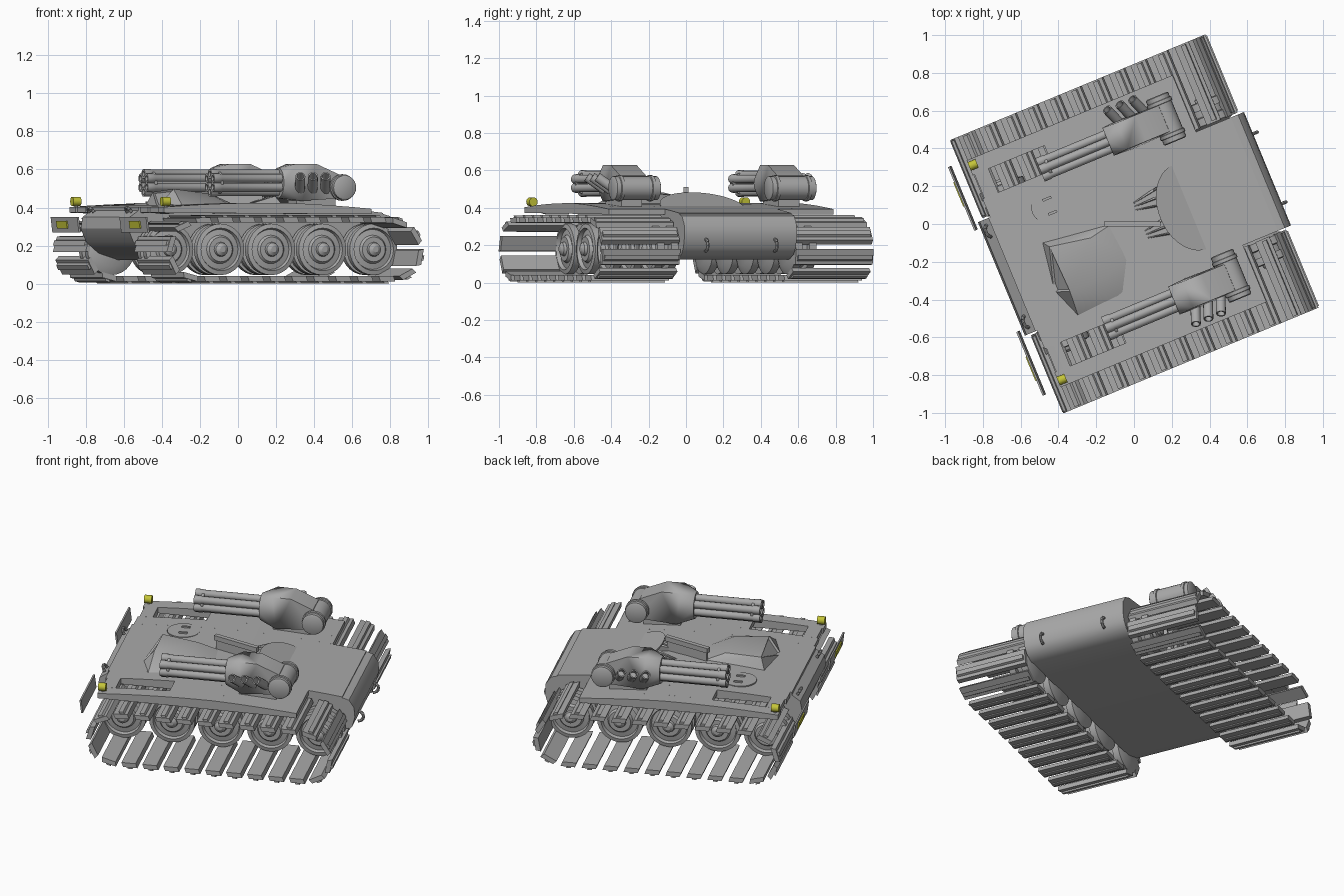
import bpy, bmesh, math
from mathutils import Vector, Matrix

cube = bpy.data.objects.get("Cube")
if cube:
    bpy.data.objects.remove(cube, do_unlink=True)

HEADING = math.radians(22.5)


def material(name, rgb):
    m = bpy.data.materials.new(name)
    m.use_nodes = True
    m.diffuse_color = (*rgb, 1)
    m.node_tree.nodes["Principled BSDF"].inputs["Base Color"].default_value = (*rgb, 1)
    return m


GREY = material("armour grey", (0.4, 0.4, 0.4))
YELLOW = material("lamp yellow", (0.55, 0.55, 0.04))


# Shape helpers: x runs front to rear, y across, before the heading turn
def prism(bm, profile, y0, y1):
    a = [bm.verts.new((x, y0, z)) for x, z in profile]
    b = [bm.verts.new((x, y1, z)) for x, z in profile]
    bm.faces.new(a)
    bm.faces.new(b[::-1])
    n = len(a)
    for i in range(n):
        j = (i + 1) % n
        bm.faces.new((a[i], b[i], b[j], a[j]))


def box(bm, lo, hi):
    prism(bm, [(lo[0], lo[2]), (hi[0], lo[2]), (hi[0], hi[2]), (lo[0], hi[2])], lo[1], hi[1])


def lathe(bm, start, end, profile, n=24):
    """Turn (distance, radius) pairs around the line from start to end."""
    start, axis = Vector(start), (Vector(end) - Vector(start)).normalized()
    turn = axis.to_track_quat('Z', 'Y')
    rings = []
    for d, r in profile:
        rings.append([bm.verts.new(start + turn @ Vector((
            r * math.cos(math.tau * i / n), r * math.sin(math.tau * i / n), d))) for i in range(n)])
    for a, b in zip(rings, rings[1:]):
        for i in range(n):
            j = (i + 1) % n
            bm.faces.new((a[i], a[j], b[j], b[i]))
    bm.faces.new(rings[0][::-1])
    bm.faces.new(rings[-1])


def rod(bm, start, end, r, n=16):
    lathe(bm, start, end, [(0, r), ((Vector(end) - Vector(start)).length, r)], n)


def hull(bm, points):
    verts = [bm.verts.new(p) for p in points]
    bmesh.ops.convex_hull(bm, input=verts)


def finish(name, bm, mat=GREY, mirror=False):
    if mirror:
        geo = bm.verts[:] + bm.edges[:] + bm.faces[:]
        copy = bmesh.ops.duplicate(bm, geom=geo)["geom"]
        for v in copy:
            if isinstance(v, bmesh.types.BMVert):
                v.co.y *= -1
    bmesh.ops.recalc_face_normals(bm, faces=bm.faces[:])
    me = bpy.data.meshes.new(name)
    bm.to_mesh(me)
    bm.free()
    me.materials.append(mat)
    ob = bpy.data.objects.new(name, me)
    bpy.context.collection.objects.link(ob)
    ob.rotation_euler.z = HEADING
    bpy.ops.object.select_all(action='DESELECT')
    ob.select_set(True)
    bpy.context.view_layer.objects.active = ob
    bpy.ops.object.shade_smooth_by_angle(angle=math.radians(32))
    return ob


# Lower hull with rounded nose and tail
bm = bmesh.new()
prism(bm, [(-.55, .125), (-.66, .16), (-.73, .22), (-.76, .29), (-.75, .35), (-.7, .385), (-.5, .39),
           (.5, .39), (.66, .375), (.73, .355), (.76, .31), (.765, .25), (.75, .19), (.72, .15), (.66, .125)],
      -.325, .325)
finish("hull", bm)


# Domed deck, built in strips that leave a slot over each front track
def deck_strip(bm, x0, x1, y0, y1):
    def top(x):
        return .425 - .06 * (x + .08) ** 2 - .025 * max(0, x)
    xs = [x0 + (x1 - x0) * i / 12 for i in range(13)]
    prism(bm, [(x0, max(.372, top(x0) - .03)), (x1, .365)] + [(x, top(x)) for x in reversed(xs)], y0, y1)


bm = bmesh.new()
deck_strip(bm, -.69, .49, .565, .65)
deck_strip(bm, -.68, -.6, .43, .565)
deck_strip(bm, -.28, .49, .43, .565)
deck_strip(bm, -.69, .49, .325, .43)
finish("side_deck", bm, mirror=True)
bm = bmesh.new()
deck_strip(bm, -.7, .69, -.325, .325)
finish("centre_deck", bm)

# Track shoes spaced along a closed loop
LOOP = [Vector(p) for p in [(-.6, .026), (.6, .026), (.7, .08), (.722, .2), (.66, .3), (.55, .335),
                            (-.55, .335), (-.67, .29), (-.718, .2), (-.695, .08)]]
EDGES = list(zip(LOOP, LOOP[1:] + LOOP[:1]))
LENGTH = sum((b - a).length for a, b in EDGES)


def along(s):
    s %= LENGTH
    for a, b in EDGES:
        d = (b - a).length
        if s <= d:
            return a.lerp(b, s / d)
        s -= d
    return LOOP[0]


bm = bmesh.new()
SHOES = 26
for i in range(SHOES):
    s = LENGTH * i / SHOES
    a, b = along(s - .045), along(s + .045)
    mid, t = (a + b) / 2, (b - a).normalized()
    n = Vector((t.y, -t.x))

    def shoe(half, inner, outer, slant):
        return [mid - t * half + n * inner, mid + t * half + n * inner,
                mid + t * (half + slant) + n * outer, mid - t * (half - slant) + n * outer]
    prism(bm, shoe(.042, -.014, .014, .01), .335, .783)
    prism(bm, shoe(.013, .014, .026, .008), .345, .775)
finish("track_shoes", bm, mirror=True)

# Five double road wheels per side
bm = bmesh.new()
for i in range(-2, 3):
    x = i * .29
    lathe(bm, (x, .32, .18), (x, 1, .18),
          [(0, .09), (.02, .135), (.06, .135), (.065, .1), (.1, .1), (.1, .135), (.14, .135), (.145, .112),
           (.125, .105), (.13, .075), (.145, .065), (.145, .038), (.16, .034), (.172, .015)], 28)
finish("road_wheels", bm, mirror=True)

# Front guard plates and their yellow markers
bm = bmesh.new()
prism(bm, [(-.785, .27), (-.775, .27), (-.785, .35), (-.795, .35)], .29, .655)
finish("front_guard", bm, mirror=True)
bm = bmesh.new()
prism(bm, [(-.794, .29), (-.78, .29), (-.79, .33), (-.8, .33)], .43, .57)
finish("guard_marker", bm, YELLOW, mirror=True)

# Corner lamps
bm = bmesh.new()
rod(bm, (-.69, .615, .432), (-.645, .615, .432), .024)
finish("corner_lamp", bm, YELLOW, mirror=True)
bm = bmesh.new()
rod(bm, (-.665, .615, .38), (-.665, .615, .42), .01, 8)
finish("lamp_stem", bm, mirror=True)


# Tow hooks, half rings at nose and tail
def hook(bm, centre, out, up, r=.032):
    c, out, up = Vector(centre), Vector(out), Vector(up)
    pts = [c + out * r * math.sin(math.pi * i / 6) + up * r * math.cos(math.pi * i / 6) for i in range(7)]
    for a, b in zip(pts, pts[1:]):
        rod(bm, a, b, .009, 8)


bm = bmesh.new()
hook(bm, (.757, .2, .2), (1, 0, 0), (0, 0, 1))
hook(bm, (-.725, .26, .375), (-.5, 0, .8), (0, 1, 0))
finish("tow_hooks", bm, mirror=True)

# Gun pods: rotary barrels, body, rear drum, launcher tubes
PY, PZ = .455, .53
bm = bmesh.new()
for i in range(6):
    a = math.tau * (i + .5) / 6
    y, z = PY + .047 * math.cos(a), PZ + .047 * math.sin(a)
    lathe(bm, (-.35, y, z), (1, y, z), [(.03, .014), (0, .015), (0, .026), (.04, .026), (.045, .023), (.46, .023)], 12)
rod(bm, (-.31, PY, PZ), (-.295, PY, PZ), .06)
finish("gun_barrels", bm, mirror=True)

bm = bmesh.new()
ring = [(.04, PY + .08 * math.cos(math.tau * i / 20), PZ + .08 * math.sin(math.tau * i / 20)) for i in range(20)]
block = [(x, PY + s * w, z) for s in (-1, 1) for x, w, z in
         [(.12, .075, .63), (.23, .075, .628), (.36, .075, .572), (.38, .08, .45), (.14, .085, .435)]]
hull(bm, ring + block)
box(bm, (.12, PY - .06, .38), (.34, PY + .06, .45))
finish("pod_body", bm, mirror=True)

bm = bmesh.new()
lathe(bm, (.37, .32, .505), (.37, 1, .505),
      [(0, .055), (.005, .064), (.03, .064), (.032, .07), (.05, .07), (.052, .064), (.21, .064),
       (.212, .07), (.23, .07), (.232, .064), (.255, .064), (.26, .055)], 24)
finish("pod_drum", bm, mirror=True)

bm = bmesh.new()
for x in (.1, .172, .244):
    lathe(bm, (x, .615, .565), (x + .04, .51, .485), [(.05, .018), (0, .019), (0, .026), (.14, .026)], 14)
finish("launcher_tubes", bm, mirror=True)

# Faceted crew cabin with an inset front window
bm = bmesh.new()
hull(bm, [(-.49, .1, .4), (-.09, .05, .41), (-.07, -.15, .41), (-.18, -.34, .41), (-.46, -.36, .4), (-.53, -.17, .4),
          (-.46, .06, .482), (-.45, -.2, .498), (-.24, .02, .47), (-.24, -.2, .472)])
bmesh.ops.dissolve_limit(bm, angle_limit=.03, verts=bm.verts[:], edges=bm.edges[:])
bm.normal_update()
front = [min(bm.faces, key=lambda f: f.normal.x * f.calc_area())]
bmesh.ops.inset_region(bm, faces=front, thickness=.014, depth=-.01)
finish("crew_cabin", bm)

# Round hatch with two grips
bm = bmesh.new()
rod(bm, (-.38, .26, .4), (-.38, .26, .424), .095, 32)
for y in (.22, .3):
    box(bm, (-.4, y - .007, .42), (-.35, y + .007, .432))
finish("hatch", bm)

# Tilted half-round engine cover with vent fins below its raised edge
bm = bmesh.new()
arc = [(math.sin(math.pi * i / 20), math.cos(math.pi * i / 20)) for i in range(21)]
top = [bm.verts.new((.31 - .17 * s, -.03 + .24 * c, .405 + .078 * s)) for s, c in arc]
low = [bm.verts.new(v.co - Vector((0, 0, .012))) for v in top]
bm.faces.new(top)
bm.faces.new(low[::-1])
for i in range(21):
    j = (i + 1) % 21
    bm.faces.new((top[i], low[i], low[j], top[j]))
finish("engine_cover", bm)

bm = bmesh.new()
for y in (-.08, .08):
    for k in (-1, 0, 1):
        hull(bm, [(.0, y + k * .012, .41), (.0, y + k * .012 + .006, .412), (.2, y + k * .05 - .006, .41),
                  (.2, y + k * .05 + .006, .41), (.16, y + k * .04, .46), (.17, y + k * .045 + .01, .455)])
finish("vent_fins", bm)

# Sight bar set at an angle across the deck
bm = bmesh.new()
box(bm, (-.16, -.014, .48), (.14, .014, .51))
box(bm, (-.15, -.007, .41), (.13, .007, .48))
bmesh.ops.transform(bm, matrix=Matrix.Rotation(-HEADING, 4, 'Z'), verts=bm.verts[:])
finish("sight_bar", bm)
